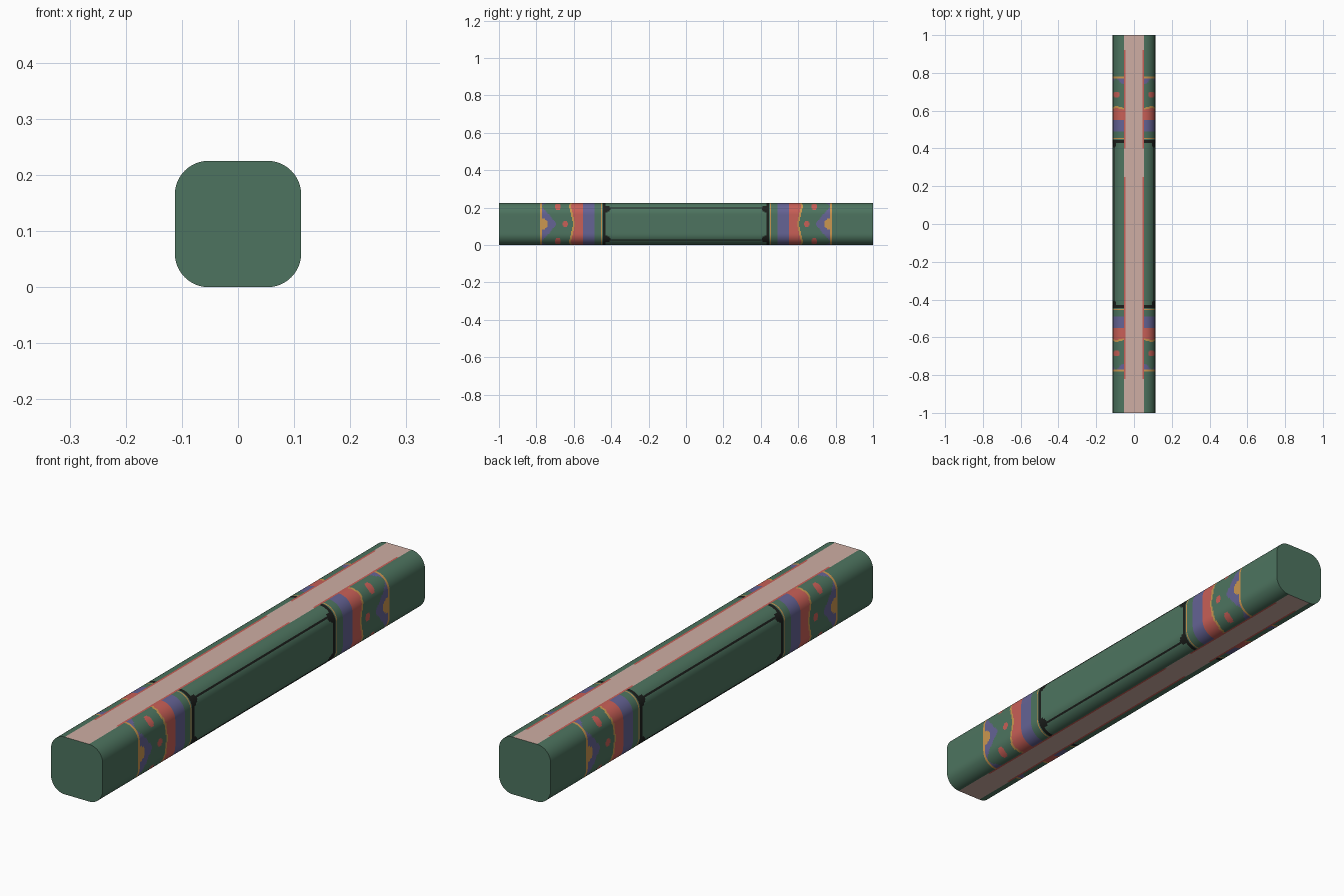
import bpy, bmesh, math

if "Cube" in bpy.data.objects:
    bpy.data.objects.remove(bpy.data.objects["Cube"])

HALF, R, LENGTH = 0.1125, 0.06, 2.0
FLAT = HALF - R            # half width of each flat side
STEP = 0.005               # spacing of rings along the bar
FLAT_N, ARC_N = 14, 12     # cuts per flat side and per rounded corner

COLOURS = [("green", (0.075, 0.175, 0.115)), ("pale_pink", (0.62, 0.42, 0.37)),
           ("red", (0.58, 0.115, 0.095)), ("purple", (0.13, 0.125, 0.30)),
           ("orange", (0.60, 0.31, 0.08)), ("black", (0.012, 0.014, 0.012))]
GREEN, PINK, RED, PURPLE, ORANGE, BLACK = range(6)


def section():
    """Rounded square outline, counter-clockwise, centred on zero."""
    pts = []
    for k in range(4):
        c, s = round(math.cos(k * math.pi / 2)), round(math.sin(k * math.pi / 2))
        side = [(HALF, -FLAT + 2 * FLAT * i / FLAT_N) for i in range(FLAT_N)]
        arc = [(FLAT + R * math.cos(a), FLAT + R * math.sin(a))
               for a in (math.pi / 2 * i / ARC_N for i in range(ARC_N))]
        pts += [(c * x - s * z, s * x + c * z) for x, z in side + arc]
    return pts


def colour(x, y, z):
    """Painted pattern; z is measured from the bar's centre line."""
    on_side = abs(x) >= abs(z)
    w = abs(z) if on_side else abs(x)      # distance from the middle of the side
    a = abs(y)
    # pale strip with a broken red border along top and bottom
    if not on_side and w < FLAT:
        border = -0.82 < y < 0.25 or 0.40 < y < 0.92
        return RED if w > 0.045 and border else PINK
    # black panel frame: end bands, long lines, filled corners
    if 0.43 < a < 0.445:
        return BLACK
    if on_side and a <= 0.43:
        if 0.083 < w < 0.088:
            return BLACK
        if w > 0.06 and (0.43 - a) + abs(w - 0.083) < 0.03:
            return BLACK
        return GREEN
    # cross bands
    edge = 0.595 + 0.02 * w / 0.095
    if 0.45 < a < 0.455 or edge < a < edge + 0.01:
        return ORANGE
    if 0.49 < a < 0.55:
        return PURPLE
    if 0.55 < a <= edge:
        return RED
    # dots
    if math.hypot(a - 0.645, w) < 0.016 or math.hypot(a - 0.685, w - 0.087) < 0.014:
        return RED
    # triangle with a half disc on its base, closed by a thin line
    if 0.77 < a < 0.78:
        return ORANGE
    if math.hypot(a - 0.77, w) < 0.03 and a < 0.77:
        return ORANGE
    if 0.69 < a < 0.77 and w < (a - 0.69) * 1.15:
        return PURPLE
    return GREEN


# bar: rings of the outline joined along y
bm = bmesh.new()
outline = section()
n = len(outline)
rings = [[bm.verts.new((x, -LENGTH / 2 + i * STEP, z + HALF)) for x, z in outline]
         for i in range(round(LENGTH / STEP) + 1)]
for r0, r1 in zip(rings, rings[1:]):
    for j in range(n):
        k = (j + 1) % n
        f = bm.faces.new((r0[j], r1[j], r1[k], r0[k]))
        c = f.calc_center_median()
        f.material_index = colour(c.x, c.y, c.z - HALF)
# end caps
bm.faces.new(rings[0])
bm.faces.new(rings[-1][::-1])
bmesh.ops.recalc_face_normals(bm, faces=bm.faces)

mesh = bpy.data.meshes.new("painted_bar")
bm.to_mesh(mesh)
bm.free()
for name, rgb in COLOURS:
    mat = bpy.data.materials.new(name)
    mat.diffuse_color = (*rgb, 1)
    mat.use_nodes = True
    mat.node_tree.nodes["Principled BSDF"].inputs["Base Color"].default_value = mat.diffuse_color
    mesh.materials.append(mat)
bar = bpy.data.objects.new("painted_bar", mesh)
bpy.context.collection.objects.link(bar)
bpy.context.view_layer.objects.active = bar
bar.select_set(True)
bpy.ops.object.shade_smooth_by_angle(angle=math.radians(35))
